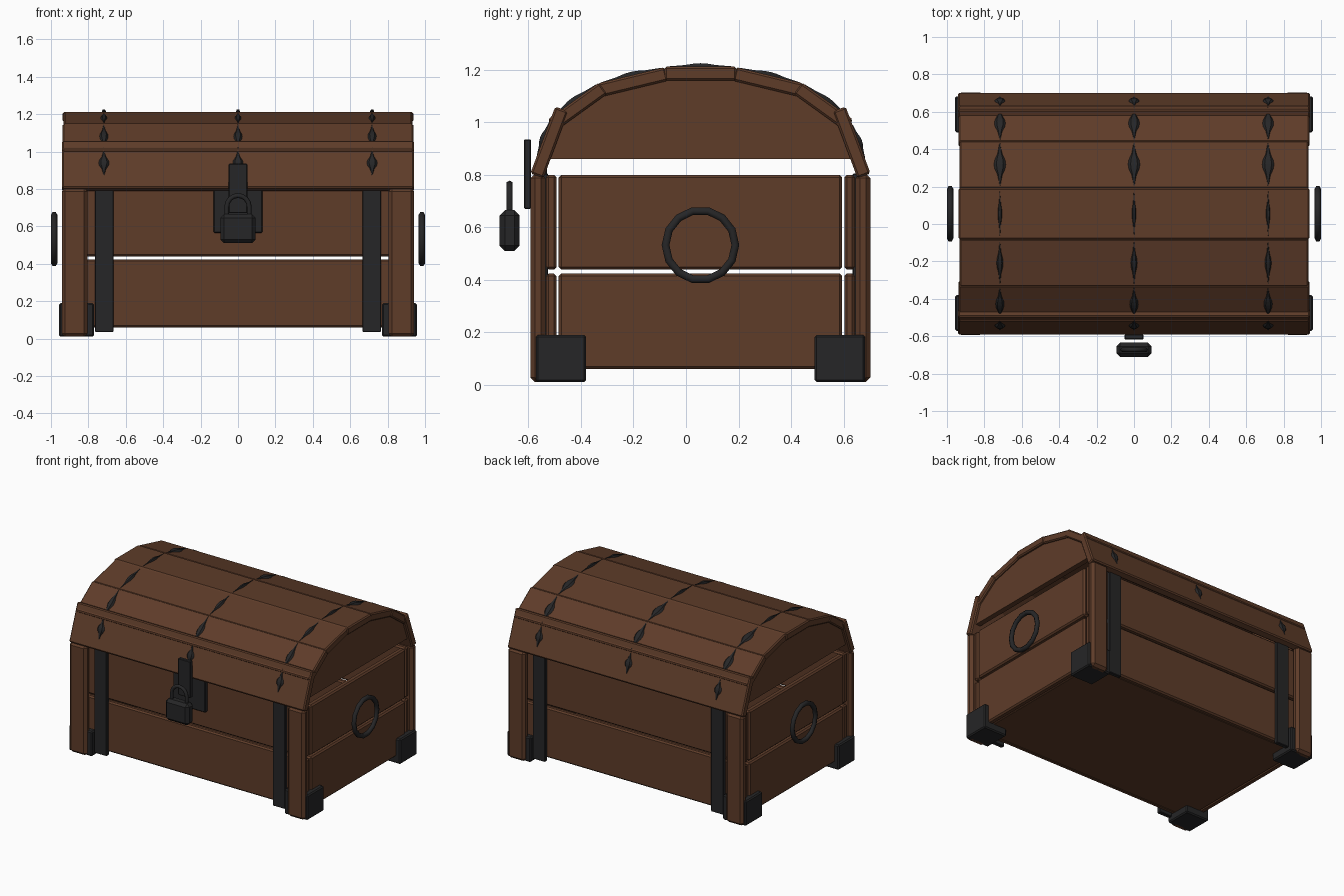
import bpy
import bmesh
import math
from mathutils import Vector

if "Cube" in bpy.data.objects:
    bpy.data.objects.remove(bpy.data.objects["Cube"], do_unlink=True)

MID = 0.055  # depth centre of the chest body


def material(name, rgb):
    m = bpy.data.materials.new(name)
    m.use_nodes = True
    m.diffuse_color = (*rgb, 1)
    m.node_tree.nodes["Principled BSDF"].inputs["Base Color"].default_value = (*rgb, 1)
    return m


wood = material("brown wood", (0.112, 0.045, 0.022))
iron = material("dark iron", (0.019, 0.019, 0.020))


def finish(name, bm, mat, bevel=0.0):
    bmesh.ops.recalc_face_normals(bm, faces=bm.faces)
    me = bpy.data.meshes.new(name)
    bm.to_mesh(me)
    bm.free()
    me.materials.append(mat)
    ob = bpy.data.objects.new(name, me)
    bpy.context.collection.objects.link(ob)
    if bevel:
        mod = ob.modifiers.new("worn edges", "BEVEL")
        mod.width = bevel
        mod.segments = 1
    return ob


def box(name, x, y, z, mat, bevel=0.01):
    """Box from (low, high) ranges on each axis."""
    bm = bmesh.new()
    bmesh.ops.create_cube(bm, size=1)
    for v in bm.verts:
        v.co = [r[0] if c < 0 else r[1] for c, r in zip(v.co, (x, y, z))]
    return finish(name, bm, mat, bevel)


def prism(name, outline, x0, x1, mat, bevel=0.0):
    """Outline of (y, z) points extruded along x."""
    bm = bmesh.new()
    face = bm.faces.new([bm.verts.new((x0, y, z)) for y, z in outline])
    out = bmesh.ops.extrude_face_region(bm, geom=[face])
    moved = [g for g in out["geom"] if isinstance(g, bmesh.types.BMVert)]
    bmesh.ops.translate(bm, verts=moved, vec=(x1 - x0, 0, 0))
    return finish(name, bm, mat, bevel)


def tube(name, points, radius, mat, closed=False):
    """Round bar along a path."""
    cu = bpy.data.curves.new(name, "CURVE")
    cu.dimensions = "3D"
    cu.bevel_depth = radius
    cu.bevel_resolution = 1
    sp = cu.splines.new("POLY")
    sp.points.add(len(points) - 1)
    for p, co in zip(sp.points, points):
        p.co = (*co, 1)
    sp.use_cyclic_u = closed
    cu.materials.append(mat)
    ob = bpy.data.objects.new(name, cu)
    bpy.context.collection.objects.link(ob)


def span(side, near, far):
    """Ordered depth range mirrored about the body centre."""
    return sorted((MID + side * near, MID + side * far))


# Body: floor, planks, posts, straps and corner caps
box("floor", (-0.88, 0.88), (-0.5, 0.61), (0.06, 0.085), wood, 0.004)
rows = ((0.06, 0.424), (0.439, 0.80))
for s, side in ((-1, "front"), (1, "back")):
    for z in rows:
        box(side + "_plank", (-0.92, 0.92), span(s, 0.548, 0.588), z, wood)
    for t, hand in ((-1, "right"), (1, "left")):
        tag = side + "_" + hand
        box(tag + "_post", sorted((t * 0.805, t * 0.942)), span(s, 0.59, 0.648),
            (0.01, 0.805), wood, 0.018)
        box(tag + "_strap", sorted((t * 0.665, t * 0.765)), span(s, 0.58, 0.61),
            (0.035, 0.805), iron, 0.004)
        box(tag + "_corner_cap", sorted((t * 0.77, t * 0.957)), span(s, 0.435, 0.627),
            (0.01, 0.19), iron, 0.008)
for t, hand in ((-1, "right"), (1, "left")):
    for z in rows:
        box(hand + "_end_plank", sorted((t * 0.88, t * 0.925)), (MID - 0.54, MID + 0.54),
            (z[0], z[1]), wood)
    # Ring handle
    ring = [(t * 0.983, MID + 0.133 * math.cos(a), 0.532 + 0.133 * math.sin(a))
            for a in (math.tau * i / 14 for i in range(14))]
    tube(hand + "_ring_handle", ring, 0.017, iron, True)

# Lid: outer edge of each plank as (depth from centre, height) pairs
half = [((-0.648, 0.805), (-0.553, 1.06)),
        ((-0.582, 1.01), (-0.385, 1.152)),
        ((-0.392, 1.148), (-0.135, 1.21))]
facets = half + [((-0.137, 1.212), (0.137, 1.212))]
facets += [((-b[0], b[1]), (-a[0], a[1])) for a, b in reversed(half)]
widths = [0.032, 0.026, 0.02, 0.013, 0.036, 0.034, 0.032]


def lid_spindle(a, b, normal, x, width, low):
    """Pointed iron sliver showing above one lid plank."""
    lo, hi = (0.27, 0.78) if low else (0.06, 0.94)
    p, q = a.lerp(b, lo), a.lerp(b, hi)
    bm = bmesh.new()
    rings = []
    for t, k in ((0, 0.08), (0.25, 0.45), (0.4, 0.9), (0.5, 1), (0.6, 0.9), (0.75, 0.45), (1, 0.08)):
        c = p.lerp(q, t)
        top = c + normal * 0.013 * k
        base = c - normal * 0.004
        rings.append([bm.verts.new((x + dx, *pt)) for dx, pt in (
            (-width * k, base), (-width * k * 0.5, top), (width * k * 0.5, top), (width * k, base))])
    for r, n in zip(rings, rings[1:]):
        for i in range(4):
            j = (i + 1) % 4
            bm.faces.new((r[i], r[j], n[j], n[i]))
    bm.faces.new(rings[0])
    bm.faces.new(rings[-1])
    finish("lid_band_segment", bm, iron)


for i, ((a, b), w) in enumerate(zip(facets, widths)):
    a, b = Vector((a[0] + MID, a[1])), Vector((b[0] + MID, b[1]))
    along = (b - a).normalized()
    normal = Vector((-along.y, along.x))
    inward = normal * -0.053
    low = i in (0, 6)
    reach = 0.942 if low else 0.932 + 0.005 * (i % 2)
    prism("lid_plank", [a, b, b + inward, a + inward], -reach, reach, wood, 0.008)
    for x in (-0.717, 0, 0.717):
        lid_spindle(a, b, normal, x, w, low)

# Lid end panels fitted under the planks
arch = [(-0.585, 0.86), (-0.515, 1.03), (-0.375, 1.12), (-0.13, 1.175)]
arch = [(y + MID, z) for y, z in arch] + [(MID - y, z) for y, z in reversed(arch)]
for t, hand in ((-1, "right"), (1, "left")):
    prism(hand + "_lid_end", arch, t * 0.88, t * 0.918, wood)

# Lock plate, hasp and padlock
box("lock_plate", (-0.13, 0.13), (-0.56, -0.53), (0.565, 0.83), iron, 0.005)
box("hasp", (-0.05, 0.05), (-0.617, -0.59), (0.67, 0.935), iron, 0.004)
box("padlock_body", (-0.094, 0.094), (-0.71, -0.634), (0.51, 0.665), iron, 0.02)
shackle = [(0.06, -0.672, 0.64)]
shackle += [(0.06 * math.cos(a), -0.672, 0.705 + 0.06 * math.sin(a))
            for a in (math.pi * i / 8 for i in range(9))]
shackle.append((-0.06, -0.672, 0.64))
tube("padlock_shackle", shackle, 0.013, iron)
